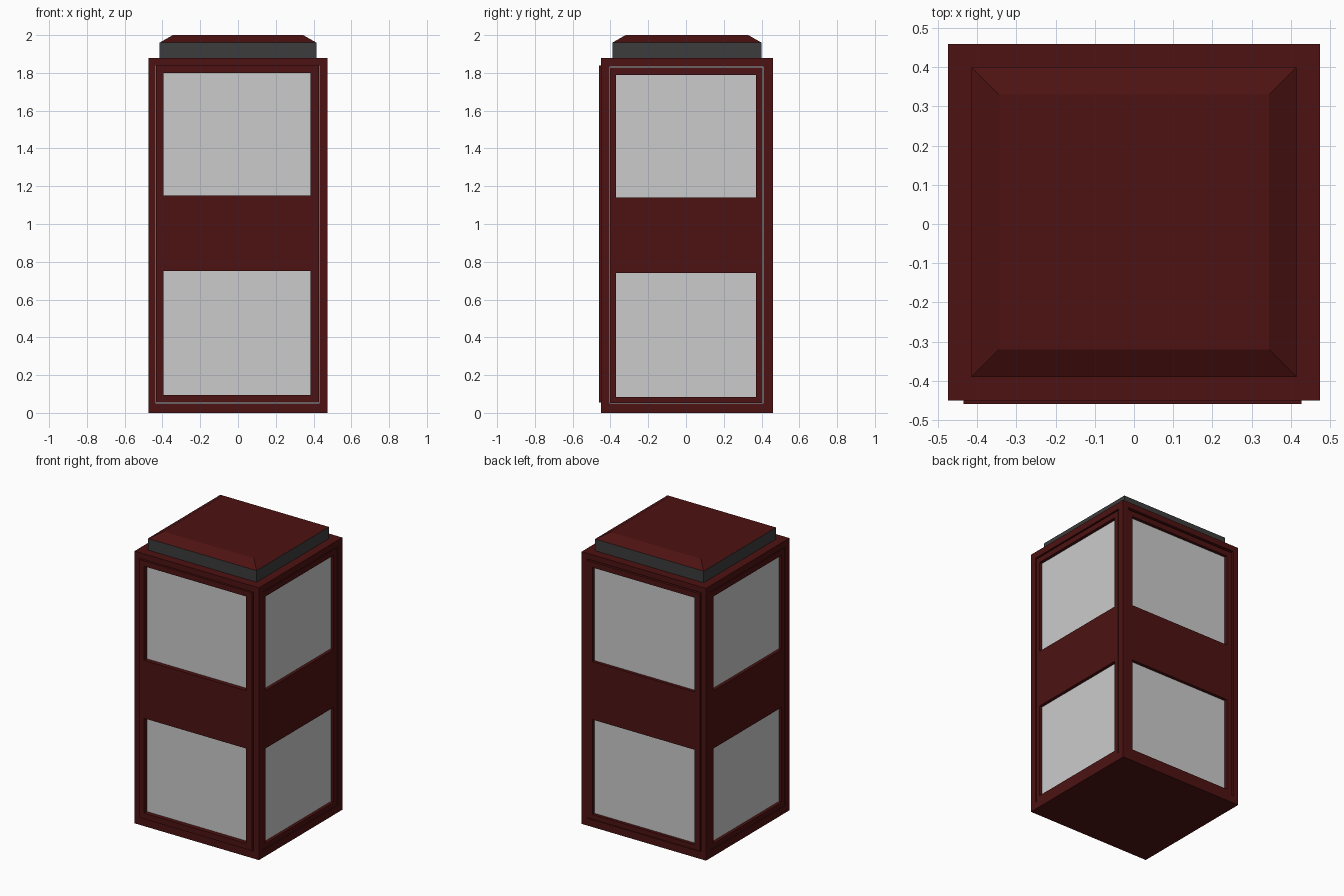
import bpy, bmesh
from mathutils import Vector

if "Cube" in bpy.data.objects:
    bpy.data.objects.remove(bpy.data.objects["Cube"])


def material(name, rgb):
    m = bpy.data.materials.new(name)
    m.diffuse_color = (*rgb, 1)
    m.use_nodes = True
    m.node_tree.nodes["Principled BSDF"].inputs["Base Color"].default_value = m.diffuse_color
    return m


RED = material("dark_red", (0.075, 0.006, 0.006))
DARK = material("dark_grey", (0.045, 0.045, 0.045))


def add_object(name, bm, mat=None):
    bmesh.ops.recalc_face_normals(bm, faces=bm.faces)
    me = bpy.data.meshes.new(name)
    bm.to_mesh(me)
    bm.free()
    ob = bpy.data.objects.new(name, me)
    bpy.context.collection.objects.link(ob)
    if mat:
        me.materials.append(mat)
    return ob


def box(name, lo, hi, mat=None, inset=0):
    """Box between two corners; inset tapers the top face."""
    bm = bmesh.new()
    bmesh.ops.create_cube(bm, size=1)
    for v in bm.verts:
        top = v.co.z > 0
        for i in range(3):
            up = v.co[i] > 0
            v.co[i] = hi[i] if up else lo[i]
            if top and i < 2:
                v.co[i] += -inset if up else inset
    return add_object(name, bm, mat)


def panel(name, us, zs, place, depth):
    """Door leaf with two window openings: a 3 x 5 grid of cells, extruded inwards."""
    bm = bmesh.new()
    grid = [[bm.verts.new(place(u, z)) for u in us] for z in zs]
    for r in range(5):
        for c in range(3):
            if c == 1 and r in (1, 3):
                continue
            bm.faces.new((grid[r][c], grid[r][c + 1], grid[r + 1][c + 1], grid[r + 1][c]))
    ext = bmesh.ops.extrude_face_region(bm, geom=bm.faces[:], use_keep_orig=True)
    moved = [g for g in ext["geom"] if isinstance(g, bmesh.types.BMVert)]
    bmesh.ops.translate(bm, verts=moved, vec=Vector(depth))
    return add_object(name, bm, RED)


# Outer frame: block opened through both axes, leaving posts, base and head
frame = box("frame", (-0.475, -0.45, 0), (0.475, 0.46, 1.88), RED)
cutters = [
    box("cutter_front", (-0.437, -1, 0.05), (0.432, 1, 1.84)),
    box("cutter_side", (-1, -0.404, 0.05), (1, 0.411, 1.835)),
]
for cutter in cutters:
    cutter.hide_render = True
    cutter.hide_viewport = True
    mod = frame.modifiers.new("opening", "BOOLEAN")
    mod.operation = "DIFFERENCE"
    mod.solver = "EXACT"
    mod.object = cutter

# Window core showing through the openings
box("window_core", (-0.45, -0.43, 0.02), (0.45, 0.435, 1.86))

# Door leaves: front stands proud, the others sit almost flush
front_u = (-0.435, -0.395, 0.385, 0.428)
front_z = (0.055, 0.095, 0.75, 1.15, 1.80, 1.838)
side_u = (-0.402, -0.37, 0.37, 0.406)
side_z = (0.052, 0.085, 0.74, 1.14, 1.79, 1.828)
panel("front_door", front_u, front_z, lambda u, z: (u, -0.46, z), (0, 0.035, 0))
panel("back_panel", front_u, side_z, lambda u, z: (-u, 0.456, z), (0, -0.025, 0))
panel("right_panel", side_u, side_z, lambda u, z: (0.471, u, z), (-0.025, 0, 0))
panel("left_panel", side_u, side_z, lambda u, z: (-0.471, u, z), (0.025, 0, 0))

# Roof sign band and bevelled cap
box("roof_band", (-0.415, -0.39, 1.88), (0.415, 0.40, 1.96), DARK)
box("roof_cap", (-0.415, -0.39, 1.96), (0.415, 0.40, 2.0), RED, inset=0.07)
